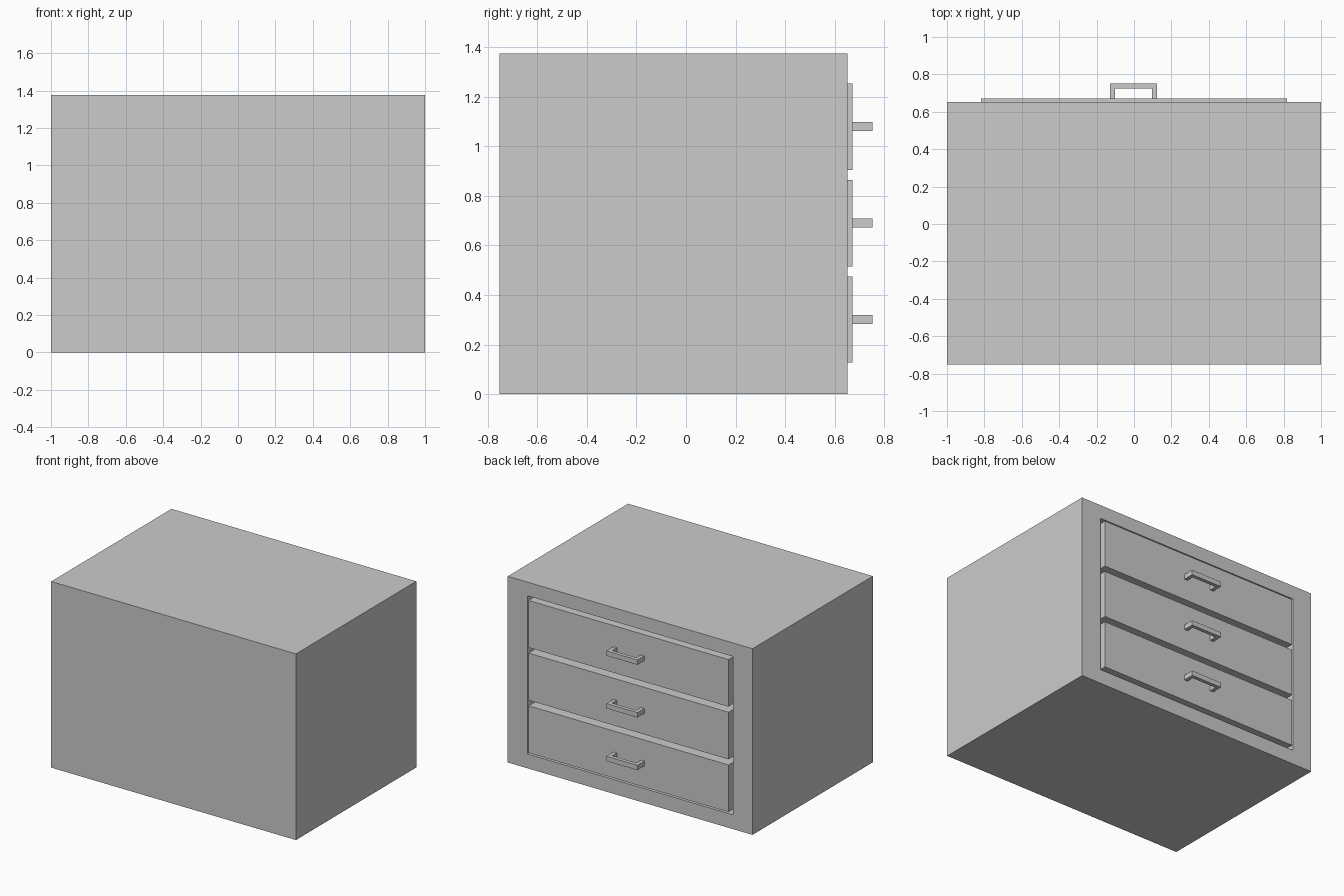
import bpy, bmesh

if "Cube" in bpy.data.objects:
    bpy.data.objects.remove(bpy.data.objects["Cube"])

BODY_Y = (-0.752, 0.652)      # cabinet depth; drawers face +y
HEIGHT = 1.375
DRAWER_FRONT = 0.671


def finish(bm, name):
    bmesh.ops.recalc_face_normals(bm, faces=bm.faces)
    mesh = bpy.data.meshes.new(name)
    bm.to_mesh(mesh)
    bm.free()
    ob = bpy.data.objects.new(name, mesh)
    bpy.context.collection.objects.link(ob)
    return ob


def add_box(bm, lo, hi):
    verts = bmesh.ops.create_cube(bm, size=1)["verts"]
    for v in verts:
        for i in range(3):
            v.co[i] = hi[i] if v.co[i] > 0 else lo[i]


# Cabinet shell: inset the drawer side, then push the opening inwards
bm = bmesh.new()
add_box(bm, (-1, BODY_Y[0], 0), (1, BODY_Y[1], HEIGHT))
face = max(bm.faces, key=lambda f: f.calc_center_median().y)
bmesh.ops.inset_region(bm, faces=[face], thickness=0.1)
for v in face.verts:
    v.co.x = 0.84 if v.co.x > 0 else -0.84
    v.co.z = 1.274 if v.co.z > HEIGHT / 2 else 0.106
res = bmesh.ops.extrude_face_region(bm, geom=[face])
for v in res["geom"]:
    if isinstance(v, bmesh.types.BMVert):
        v.co.y = -0.65
if face.is_valid:
    bmesh.ops.delete(bm, geom=[face], context="FACES_ONLY")
finish(bm, "cabinet")

# Three drawers, each with a bracket handle
for i, level in enumerate(("bottom", "middle", "top")):
    z = 0.301 + 0.389 * i

    bm = bmesh.new()
    add_box(bm, (-0.817, -0.6, z - 0.174), (0.817, DRAWER_FRONT, z + 0.174))
    finish(bm, level + "_drawer")

    # U-shaped outline extruded upwards
    y0, y1, t, w = DRAWER_FRONT, 0.752, 0.027, 0.126
    outline = [(-w, y0), (-w, y1), (w, y1), (w, y0),
               (w - t, y0), (w - t, y1 - t), (t - w, y1 - t), (t - w, y0)]
    bm = bmesh.new()
    base = bm.faces.new([bm.verts.new((x - 0.003, y, z - 0.018)) for x, y in outline])
    res = bmesh.ops.extrude_face_region(bm, geom=[base], use_keep_orig=True)
    bmesh.ops.translate(bm, vec=(0, 0, 0.036),
                        verts=[g for g in res["geom"] if isinstance(g, bmesh.types.BMVert)])
    finish(bm, level + "_handle")
